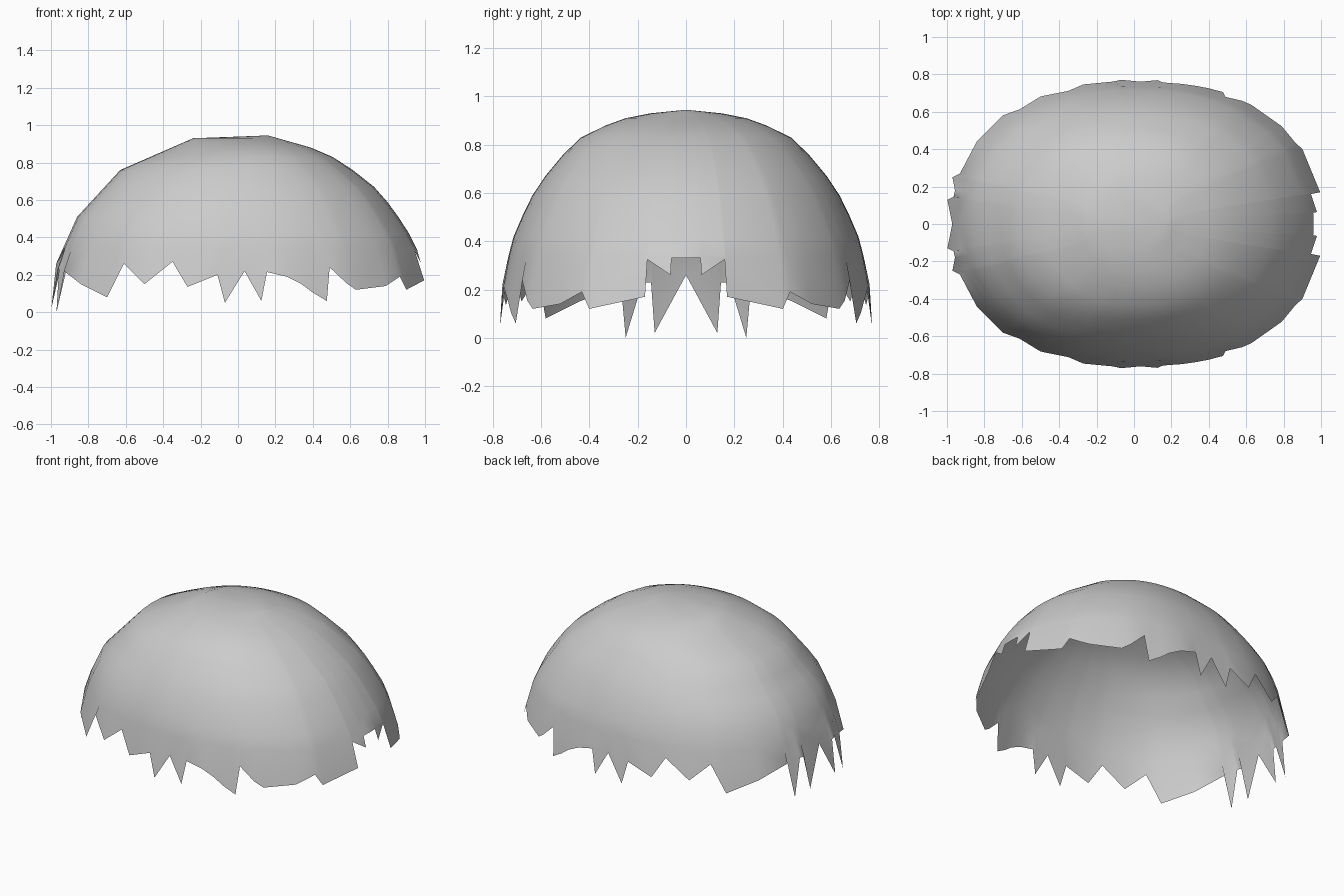
import bpy, bmesh

if "Cube" in bpy.data.objects:
    bpy.data.objects.remove(bpy.data.objects["Cube"])

N = 2.2                                   # plan outline exponent
# Silhouette profiles as (z, extent)
LEFT = [(0, 1.01), (.26, .972), (.51, .86), (.76, .63), (.93, .24), (.945, -.16)]
RIGHT = [(0, 1.03), (.17, 1.012), (.26, .98), (.33, .96), (.43, .91), (.55, .83), (.65, .75),
         (.73, .66), (.86, .46), (.945, .16)]
SIDE = [(0, .775), (.2, .765), (.4, .723), (.57, .65), (.72, .55), (.84, .425),
        (.905, .275), (.93, .15), (.945, 0)]

# Ragged rim: right end (y, z), side (x, z), left end (y, z)
RIM_RIGHT = [(0, .33), (.06, .33), (.064, .26), (.16, .325), (.17, .17)]
RIM_SIDE = [(.90, .12), (.865, .19), (.79, .14), (.63, .12), (.58, .155), (.49, .24),
            (.475, .06), (.40, .105), (.34, .15), (.26, .19), (.155, .215), (.125, .06),
            (.035, .22), (-.07, .05), (-.11, .2), (-.27, .135), (-.35, .27), (-.50, .15),
            (-.61, .26), (-.70, .08), (-.84, .15)]
RIM_LEFT = [(.27, .22), (.25, 0), (.18, .23), (.145, .23), (.13, .02), (0, .26)]
LEVELS = [.34, .42, .51, .59, .67, .76, .83, .88, .91, .93]


def lerp(table, z):
    for (z0, a), (z1, b) in zip(table, table[1:]):
        if z <= z1:
            return a + (b - a) * (z - z0) / (z1 - z0)
    return table[-1][1]


def frame(z):
    l, r = -lerp(LEFT, z), lerp(RIGHT, z)
    return (l + r) / 2, (r - l) / 2, lerp(SIDE, z)


def other(t):
    return max(0, 1 - abs(t) ** N) ** (1 / N)


# Unit directions of each rim point
columns = []
for y, z in RIM_RIGHT:
    v = y / frame(z)[2]
    columns.append((other(v), v, z))
for x, z in RIM_SIDE:
    cx, rx, ry = frame(z)
    u = (x - cx) / rx
    columns.append((u, other(u), z))
for y, z in RIM_LEFT:
    v = y / frame(z)[2]
    columns.append((-other(v), v, z))

# Half dome shell: rim, rings, crown
bm = bmesh.new()


def point(u, v, z):
    cx, rx, ry = frame(z)
    return bm.verts.new((cx + u * rx, -v * ry, z))


rows = [[point(*c) for c in columns]]
for z in LEVELS:
    rows.append([point(u, v, z) for u, v, _ in columns])
crown = bm.verts.new((.16, 0, .945))
for low, high in zip(rows, rows[1:]):
    for i in range(len(columns) - 1):
        bm.faces.new((low[i + 1], low[i], high[i], high[i + 1]))
top = rows[-1]
for i in range(len(columns) - 1):
    bm.faces.new((top[i + 1], top[i], crown))

mesh = bpy.data.meshes.new("ragged_dome")
bm.to_mesh(mesh)
bm.free()
dome = bpy.data.objects.new("ragged_dome", mesh)
bpy.context.collection.objects.link(dome)
for p in mesh.polygons:
    p.use_smooth = True

# Mirror front half to the back
m = dome.modifiers.new("mirror", 'MIRROR')
m.use_axis = (False, True, False)
m.use_clip = True
